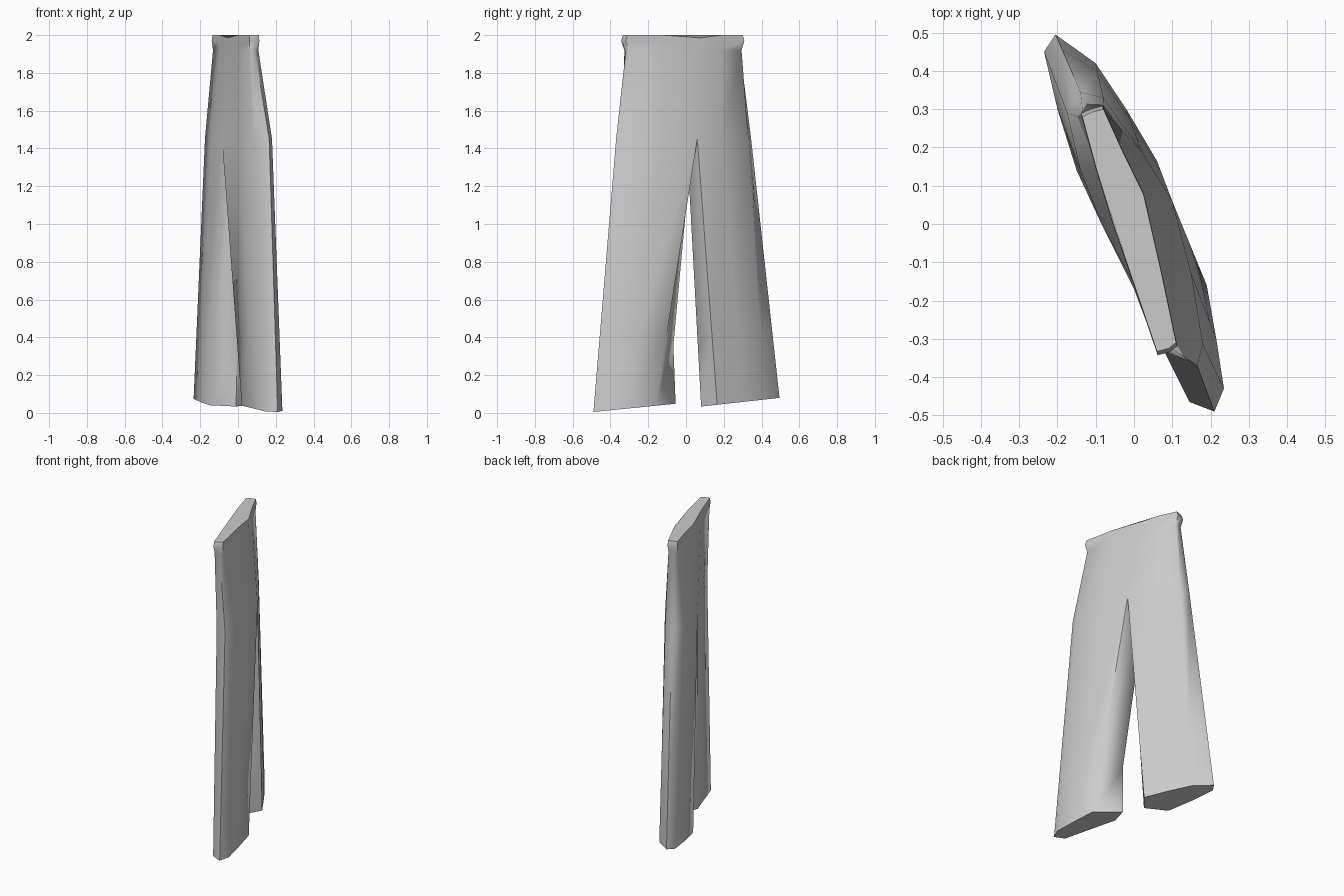
import bpy
import bmesh
import math
from mathutils import Vector

cube = bpy.data.objects.get("Cube")
if cube:
    bpy.data.objects.remove(cube, do_unlink=True)


def make_material(name, colour):
    material = bpy.data.materials.new(name)
    material.use_nodes = True
    material.diffuse_color = colour
    shader = material.node_tree.nodes["Principled BSDF"]
    shader.inputs["Base Color"].default_value = colour
    shader.inputs["Roughness"].default_value = 0.8
    return material


def add_ring(bm, points):
    return [bm.verts.new(point) for point in points]


def bridge(bm, upper, lower):
    """Join two closed rings with a band of quads, reusing shared corners."""
    count = len(upper)
    for i in range(count):
        j = (i + 1) % count
        bm.faces.new((upper[i], upper[j], lower[j], lower[i]))


def waist_ring(scale, height, dip):
    """Scale the waist outline; its two middle corners dip slightly."""
    return [Vector((x * scale, y * scale, height - (dip if i in (0, 6) else 0)))
            for i, (x, y) in enumerate(waist)]


# Outlines run from the back seam, round one hip, the front seam, the other hip
waist = [(.025, .077), (.07, -.12), (.11, -.31), (.09, -.325), (.06, -.333), (.003, -.165),
         (-.056, .006), (-.097, .14), (-.135, .28), (-.11, .292), (-.08, .3), (-.03, .19)]
hip = [(.1, .06), (.15, -.13), (.18, -.315), (.165, -.37), (.08, -.335), (0, -.17),
       (-.085, 0), (-.14, .14), (-.175, .29), (-.14, .345), (-.08, .33), (.02, .19)]

# Hems: back seam, outer leg, front seam, then the inner leg
near_hem = [(.19, -.16), (.215, -.3), (.235, -.43), (.21, -.49), (.145, -.465), (.08, -.3),
            (.02, -.15), (.04, -.055)]
far_hem = [(-.15, .14), (-.2, .3), (-.235, .45), (-.205, .495), (-.1, .42), (-.02, .3),
           (.06, .165), (-.01, .08)]

bm = bmesh.new()

# Waistband with a small rolled lip, widening to the hips
rings = [add_ring(bm, waist_ring(scale, height, dip)) for scale, height, dip in
         ((1, 2, .015), (1.03, 1.97, .01), (.98, 1.92, 0))]
rings.append(add_ring(bm, [Vector((x, y, 1.45)) for x, y in hip]))
for upper, lower in zip(rings, rings[1:]):
    bridge(bm, upper, lower)
bm.faces.new(rings[0])

# Legs share the two seams and the crotch, and slant down to the hems
hips = rings[-1]
crotch = bm.verts.new((.005, .015, 1.24))
near_top = hips[:7] + [crotch]
far_top = hips[6:] + hips[:1] + [crotch]


def build_leg(top, hem, hem_height, slope, knee_shift):
    ends = [Vector((x, y, hem_height + slope * y)) for x, y in hem]
    knee = [vert.co.lerp(end, .74) for vert, end in zip(top, ends)]
    knee[-1].y += knee_shift
    knee_ring = add_ring(bm, knee)
    hem_ring = add_ring(bm, ends)
    bridge(bm, top, knee_ring)
    bridge(bm, knee_ring, hem_ring)
    bm.faces.new(hem_ring)


build_leg(near_top, near_hem, .054, .1, -.03)
build_leg(far_top, far_hem, .025, .11, 0)

bmesh.ops.recalc_face_normals(bm, faces=bm.faces[:])
mesh = bpy.data.meshes.new("trousers")
bm.to_mesh(mesh)
bm.free()
mesh.materials.append(make_material("grey cloth", (.6, .6, .6, 1)))

trousers = bpy.data.objects.new("trousers", mesh)
bpy.context.collection.objects.link(trousers)
bpy.ops.object.select_all(action="DESELECT")
trousers.select_set(True)
bpy.context.view_layer.objects.active = trousers
bpy.ops.object.shade_smooth_by_angle(angle=math.radians(60))
